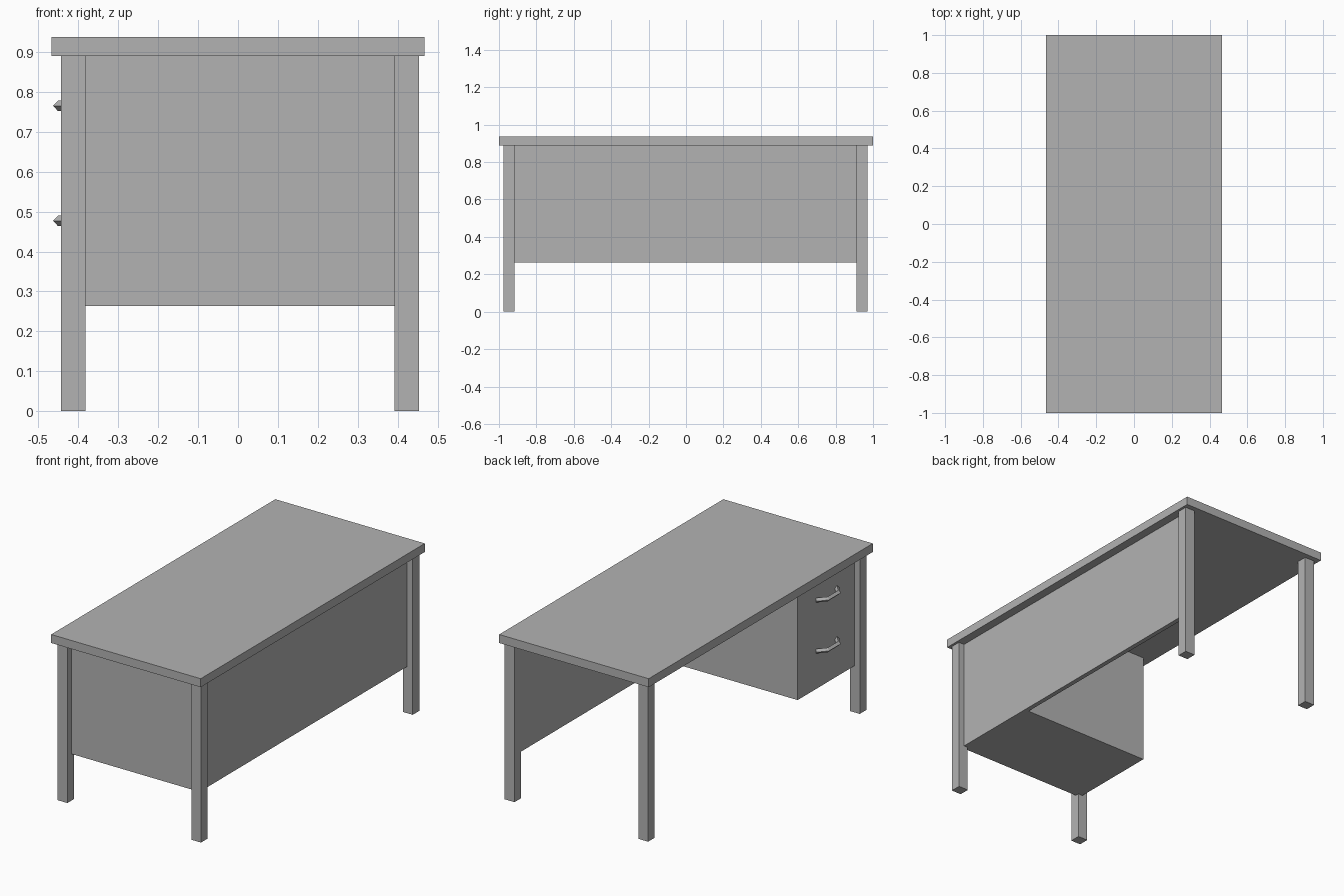
import bpy, bmesh
from mathutils import Vector

cube = bpy.data.objects.get("Cube")
if cube:
    bpy.data.objects.remove(cube, do_unlink=True)

GREY = (0.45, 0.45, 0.45, 1)
grey = bpy.data.materials.new("plain_grey")
grey.use_nodes = True
grey.diffuse_color = GREY
for node in grey.node_tree.nodes:
    if node.type == 'BSDF_PRINCIPLED':
        node.inputs["Base Color"].default_value = GREY


def finish(name, bm):
    """Turn a bmesh into a flat-shaded grey object."""
    bmesh.ops.recalc_face_normals(bm, faces=bm.faces)
    mesh = bpy.data.meshes.new(name)
    bm.to_mesh(mesh)
    bm.free()
    mesh.materials.append(grey)
    obj = bpy.data.objects.new(name, mesh)
    bpy.context.collection.objects.link(obj)
    return obj


def box(name, xs, ys, zs):
    """Box between pairs of limits on each axis."""
    bm = bmesh.new()
    bmesh.ops.create_cube(bm, size=1)
    for v in bm.verts:
        v.co = [lim[0] if c < 0 else lim[1] for c, lim in zip(v.co, (xs, ys, zs))]
    return finish(name, bm)


def handle(name, y, z, front):
    """Bow handle: a diamond section swept along a three-part path."""
    r, out = 0.013, front - 0.041
    path = [Vector(p) for p in ((front, y + 0.094, z), (out, y + 0.047, z),
                                (out, y - 0.047, z), (front, y - 0.094, z))]
    bm = bmesh.new()
    rings = []
    for i, p in enumerate(path):
        along = (path[min(i + 1, 3)] - path[max(i - 1, 0)]).normalized()
        side = along.cross(Vector((0, 0, 1)))
        up = Vector((0, 0, 1))
        rings.append([bm.verts.new(p + d * r) for d in (side, up, -side, -up)])
    for a, b in zip(rings, rings[1:]):
        for k in range(4):
            n = (k + 1) % 4
            bm.faces.new((a[k], a[n], b[n], b[k]))
    bm.faces.new(rings[0])
    bm.faces.new(rings[-1])
    return finish(name, bm)


TOP_Z, LOW_Z = 0.89, 0.263
leg_x = {"right": (-0.443, -0.382), "left": (0.392, 0.453)}
leg_y = {"front": (-0.977, -0.918), "back": (0.912, 0.971)}

# Table top
box("desk_top", (-0.467, 0.467), (-1, 1), (TOP_Z, 0.938))

# Four square legs
for end, ys in leg_y.items():
    for side, xs in leg_x.items():
        box(f"{end}_{side}_leg", xs, ys, (0, TOP_Z))

# Long screening panel between the two left legs
box("modesty_panel", (0.392, 0.418), (-0.918, 0.912), (LOW_Z, TOP_Z))

# Drawer pedestal at the front end with its two handles
FRONT_X = -0.41
box("drawer_cabinet", (FRONT_X, 0.392), (-0.94, -0.411), (LOW_Z, TOP_Z))
for name, z in (("upper", 0.765), ("lower", 0.477)):
    handle(f"{name}_drawer_handle", -0.667, z, FRONT_X)
